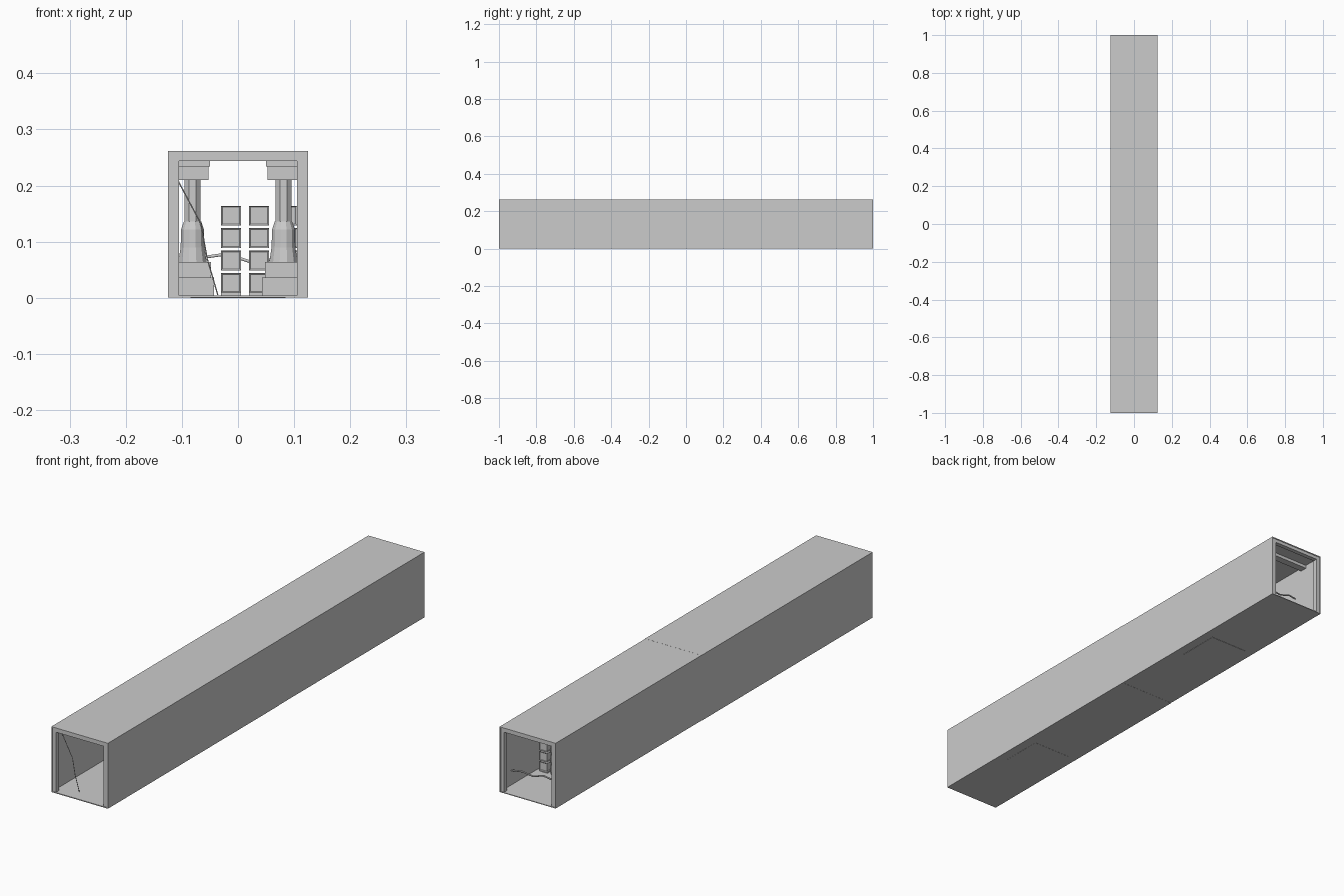
import bpy, bmesh, math
from mathutils import Matrix, Vector

if "Cube" in bpy.data.objects:
    bpy.data.objects.remove(bpy.data.objects["Cube"])


def make(name, bm):
    bmesh.ops.recalc_face_normals(bm, faces=bm.faces)
    me = bpy.data.meshes.new(name)
    bm.to_mesh(me)
    bm.free()
    ob = bpy.data.objects.new(name, me)
    bpy.context.collection.objects.link(ob)
    return ob


def add_box(bm, x0, x1, y0, y1, z0, z1):
    m = Matrix.Translation(((x0 + x1) / 2, (y0 + y1) / 2, (z0 + z1) / 2))
    return bmesh.ops.create_cube(bm, size=1, matrix=m @ Matrix.Diagonal((x1 - x0, y1 - y0, z1 - z0, 1)))


def box(name, *dims):
    bm = bmesh.new()
    add_box(bm, *dims)
    return make(name, bm)


def add_cone(bm, x, y, z0, z1, r0, r1, sides=12):
    m = Matrix.Translation((x, y, (z0 + z1) / 2)) @ Matrix.Rotation(math.pi / sides, 4, 'Z')
    bmesh.ops.create_cone(bm, cap_ends=True, segments=sides, radius1=r0, radius2=r1,
                          depth=z1 - z0, matrix=m)


def cable(name, pts, r):
    cu = bpy.data.curves.new(name, 'CURVE')
    cu.dimensions = '3D'
    cu.bevel_depth = r
    cu.bevel_resolution = 1
    cu.use_fill_caps = True
    sp = cu.splines.new('POLY')
    sp.points.add(len(pts) - 1)
    for p, co in zip(sp.points, pts):
        p.co = (*co, 1)
    bpy.context.collection.objects.link(bpy.data.objects.new(name, cu))


W, H, T, SEAM = 0.125, 0.262, 0.004, 0.08

# Corridor shells: two open-ended modules, the front one very slightly larger
for name, y0, y1, e in (("front", -1, SEAM, 0.0), ("rear", SEAM, 1, 0.001)):
    w, h = W - e, H - e * 0.3
    box(name + "_floor", -w, w, y0, y1, e * 0.5 + 0.0006, T)
    box(name + "_ceiling", -w, w, y0, y1, h - T, h)
    for s, side in ((-1, "left"), (1, "right")):
        a, b = sorted((s * w, s * (w - T)))
        box(f"{name}_{side}_wall", a, b, y0, y1, e * 0.5 + 0.0006, h)

# Floor hatches, just proud of the underside
for i, y in enumerate((-0.595, 0.494)):
    box(f"floor_hatch_{i}", -0.085, 0.085, y - 0.09, y + 0.09, 0, T + 0.0005)

# Door frames at both ends
for s, name in ((-1, "front"), (1, "rear")):
    y0, y1 = sorted((s * 0.998, s * 0.98))
    bm = bmesh.new()
    for k in (-1, 1):
        a, b = sorted((k * 0.105, k * 0.1215))
        add_box(bm, a, b, y0, y1, T, 0.2585)
    add_box(bm, -0.105, 0.105, y0, y1, 0.244, 0.2585)
    make(name + "_door_frame", bm)

# Ceiling beams
for i, y in enumerate((-0.9, -0.5, 0.08, 0.5, 0.9)):
    box(f"ceiling_beam_{i}", -0.121, 0.121, y - 0.015, y + 0.015, 0.245, 0.2585)

# Columns: stepped plinth, flared sleeve, slim shaft, square capital
for i, y in enumerate((-0.5, 0.5)):
    for s, side in ((-1, "left"), (1, "right")):
        x = s * 0.081
        bm = bmesh.new()
        for half, z0, z1 in ((0.038, T, 0.036), (0.033, 0.036, 0.064),
                             (0.028, 0.21, 0.234), (0.031, 0.234, 0.245)):
            add_box(bm, x - half, x + half, y - half, y + half, z0, z1)
        add_cone(bm, x, y, 0.064, 0.09, 0.026, 0.022)
        add_cone(bm, x, y, 0.09, 0.122, 0.022, 0.021)
        add_cone(bm, x, y, 0.122, 0.136, 0.021, 0.016)
        add_cone(bm, x, y, 0.136, 0.21, 0.0155, 0.0155, 8)
        make(f"{side}_column_{i}", bm)

# Stacked crates with recessed panels
for c, x in enumerate((-0.0125, 0.0375, 0.0875)):
    for r in range(4):
        z = 0.009 + r * 0.04
        bm = bmesh.new()
        add_box(bm, x - 0.0175, x + 0.0175, 0.7425, 0.7775, z, z + 0.035)
        bmesh.ops.inset_individual(bm, faces=bm.faces[:], thickness=0.003, depth=0)
        bm.normal_update()
        for f in [f for f in bm.faces if f.calc_area() > 0.0005]:
            n = f.normal.copy()
            bmesh.ops.translate(bm, verts=f.verts, vec=n * -0.0025)
        make(f"crate_{c}_{r}", bm)
    # shelf strip under each stack
    box(f"crate_pallet_{c}", x - 0.0175, x + 0.0175, 0.745, 0.775, T, 0.009)

# Loose cables near each end
cable("hanging_cable", [(-0.12, -0.95, 0.235), (-0.105, -0.95, 0.205), (-0.066, -0.95, 0.132),
                        (-0.055, -0.95, 0.07), (-0.036, -0.95, 0.005)], 0.0013)
cable("slack_pipe", [(-0.055, 0.93, 0.073), (-0.02, 0.93, 0.078), (0.025, 0.93, 0.063),
                     (0.07, 0.93, 0.07), (0.121, 0.93, 0.062)], 0.003)
